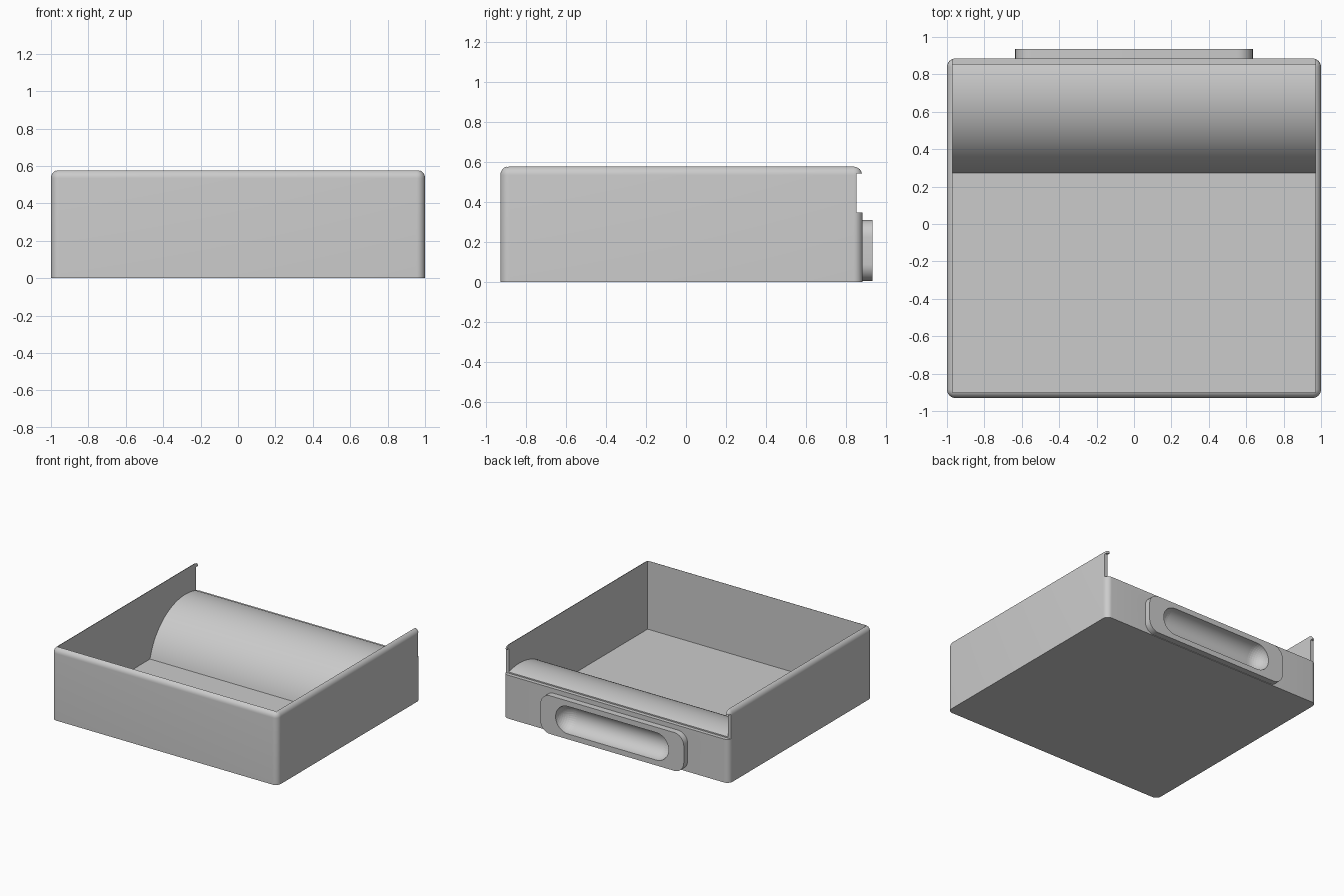
import bpy, bmesh, math
from mathutils import Matrix

cube = bpy.data.objects.get("Cube")
if cube:
    bpy.data.objects.remove(cube, do_unlink=True)

FLOOR, WALL, HEIGHT = 0.03, 0.03, 0.58
FRONT, BACK, LEDGE = -0.93, 0.885, 0.35

grey = bpy.data.materials.new("light_grey")
grey.use_nodes = True
grey.diffuse_color = (0.6, 0.6, 0.6, 1)
grey.node_tree.nodes["Principled BSDF"].inputs["Base Color"].default_value = (0.6, 0.6, 0.6, 1)


def finish(name, bm):
    bmesh.ops.recalc_face_normals(bm, faces=bm.faces)
    mesh = bpy.data.meshes.new(name)
    bm.to_mesh(mesh)
    bm.free()
    mesh.materials.append(grey)
    obj = bpy.data.objects.new(name, mesh)
    bpy.context.collection.objects.link(obj)
    return obj


def block(name, x, y0, y1, z0, z1, radius=0, rounded=None):
    """Box symmetric in x; edges chosen by the rule are rounded."""
    bm = bmesh.new()
    bmesh.ops.create_cube(bm, size=1)
    for v in bm.verts:
        v.co = (x if v.co.x > 0 else -x, y1 if v.co.y > 0 else y0, z1 if v.co.z > 0 else z0)
    if radius:
        edges = [e for e in bm.edges if rounded(e.verts[0].co, e.verts[1].co)]
        bmesh.ops.bevel(bm, geom=edges, offset=radius, segments=8, profile=0.5, affect='EDGES')
    return finish(name, bm)


def extrude_profile(name, points, x):
    """Extrude a (y, z) outline from -x to x."""
    bm = bmesh.new()
    face = bm.faces.new([bm.verts.new((-x, y, z)) for y, z in points])
    new = bmesh.ops.extrude_face_region(bm, geom=[face])["geom"]
    for v in new:
        if isinstance(v, bmesh.types.BMVert):
            v.co.x = x
    return finish(name, bm)


def combine(target, other, operation):
    """Apply a boolean and remove the helper."""
    other.hide_render = True
    mod = target.modifiers.new(operation.lower(), 'BOOLEAN')
    mod.operation, mod.object, mod.solver = operation, other, 'EXACT'
    bpy.context.view_layer.objects.active = target
    bpy.ops.object.modifier_apply(modifier=mod.name)
    bpy.data.objects.remove(other, do_unlink=True)


# Outer tray body: rounded upright corners and top rim, sharp base
tray = block("tray", 1.0, FRONT, BACK, 0, HEIGHT, 0.045,
             lambda a, b: max(a.z, b.z) > 0.1)

# Raised grip plate on the back
plate = block("grip_plate", 0.635, BACK - 0.1, 0.935, 0.004, 0.31, 0.085,
              lambda a, b: abs(a.y - b.y) > 0.01)
combine(tray, plate, 'UNION')

# Open interior with a curved ramp rising to the low back ledge
cy, cz, start = 0.72, -0.084, 0.273
r = math.hypot(start - cy, FLOOR - cz)
a0 = math.atan2(FLOOR - cz, start - cy)
a1 = math.atan2(LEDGE - cz, BACK - cy)
steps = 40
arc = [(cy + r * math.cos(a0 + (a1 - a0) * i / steps),
        cz + r * math.sin(a0 + (a1 - a0) * i / steps)) for i in range(steps + 1)]
end_z = arc[-1][1]
outline = [(FRONT + WALL, FLOOR)] + arc + [(1.2, end_z), (1.2, 0.8), (FRONT + WALL, 0.8)]
combine(tray, extrude_profile("interior_cutter", outline, 1.0 - WALL), 'DIFFERENCE')

# Notch at the back ends of the side walls, leaving a small hook on top
combine(tray, block("notch_cutter", 1.2, 0.855, 1.2, end_z, 0.543), 'DIFFERENCE')

# Finger recess: capsule shaped hollow in the grip plate
bm = bmesh.new()
for side in (-1, 1):
    place = Matrix.Translation((side * 0.39, 0.935, 0.157)) @ Matrix.Rotation(math.pi / 2, 4, 'Y')
    bmesh.ops.create_uvsphere(bm, u_segments=40, v_segments=20, radius=0.11, matrix=place)
hull = bmesh.ops.convex_hull(bm, input=bm.verts)
inside = {g for g in hull["geom_interior"] + hull["geom_unused"] if isinstance(g, bmesh.types.BMVert)}
bmesh.ops.delete(bm, geom=list(inside), context='VERTS')
combine(tray, finish("recess_cutter", bm), 'DIFFERENCE')

# Smooth curved surfaces, crisp edges
bpy.ops.object.select_all(action='DESELECT')
tray.select_set(True)
bpy.context.view_layer.objects.active = tray
bpy.ops.object.shade_smooth_by_angle(angle=math.radians(25))
